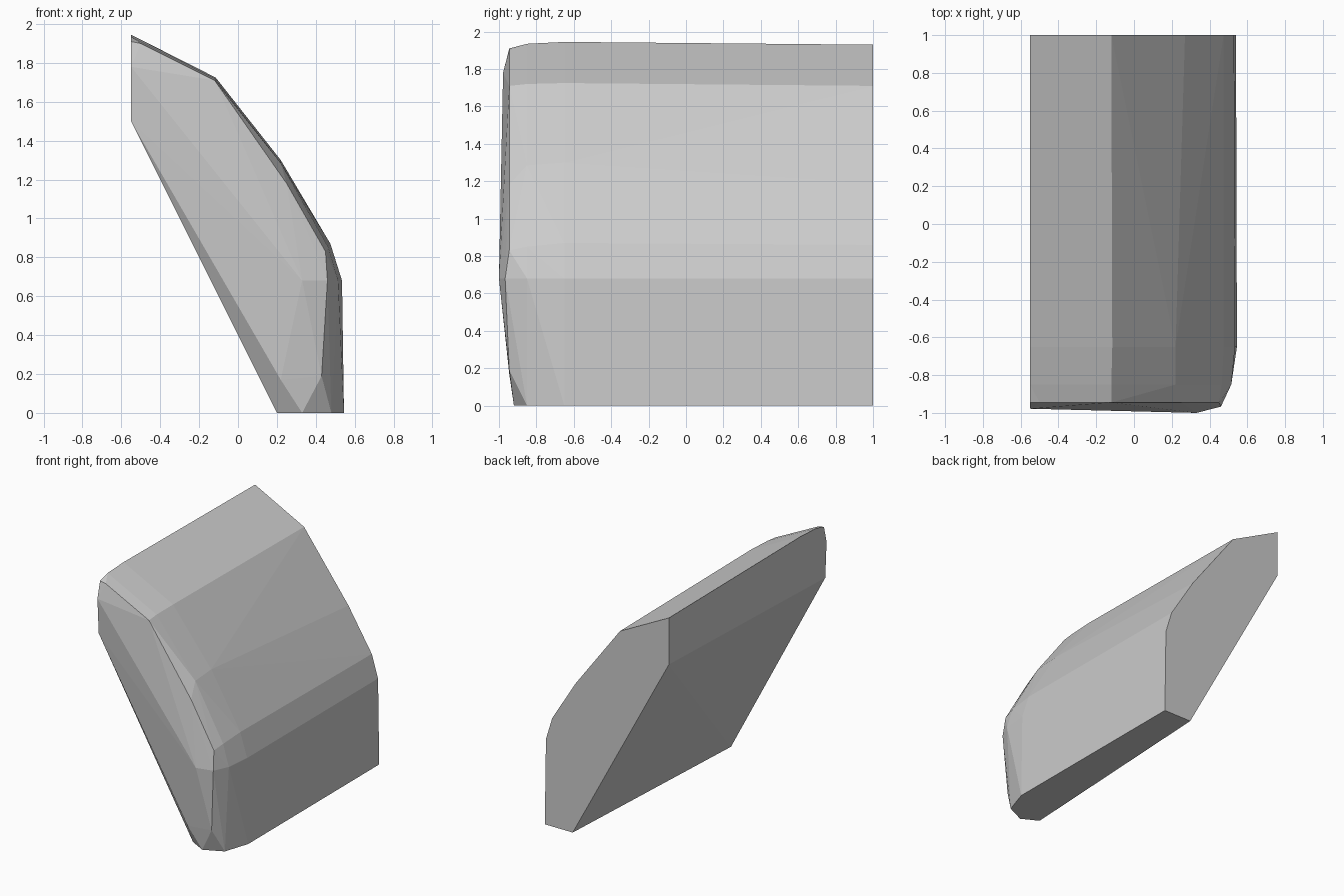
import bpy
import bmesh

if "Cube" in bpy.data.objects:
    bpy.data.objects.remove(bpy.data.objects["Cube"])

# Wedge-shaped padded block: cross-sections (x, z) along y, wrapped in a convex skin
sections = {
    1.0: [(-.55, 1.56), (-.55, 1.93), (-.12, 1.71), (.27, 1.19),
          (.475, .86), (.53, .68), (.54, 0), (.295, 0)],
    -.65: [(-.55, 1.945), (-.115, 1.725), (.22, 1.30),
           (.475, .87), (.535, .68), (.545, 0)],
    -.85: [(-.55, 1.935), (-.12, 1.72), (.22, 1.285),
           (.465, .85), (.515, .68), (.48, 0), (.20, 0)],
    -.945: [(-.55, 1.91), (-.50, 1.90), (-.12, 1.71), (.25, 1.18),
            (.45, .83), (.43, .19), (.22, .17)],
}
# Gently domed front end
front_cap = [(-.55, -.962, 1.5), (-.55, -.978, 1.78), (.33, -1, .68),
             (.46, -.967, .68), (.33, -.92, 0)]

bm = bmesh.new()
for y, profile in sections.items():
    for x, z in profile:
        bm.verts.new((x, y, z))
for point in front_cap:
    bm.verts.new(point)
hull = bmesh.ops.convex_hull(bm, input=bm.verts[:])
unused = {v for v in hull["geom_interior"] + hull["geom_unused"]
          if isinstance(v, bmesh.types.BMVert)}
bmesh.ops.delete(bm, geom=list(unused), context='VERTS')
# Merge the coplanar triangles into clean panels
bmesh.ops.dissolve_limit(bm, angle_limit=.015, verts=bm.verts[:], edges=bm.edges[:])
bmesh.ops.recalc_face_normals(bm, faces=bm.faces[:])

mesh = bpy.data.meshes.new("wedge_block")
bm.to_mesh(mesh)
bm.free()
block = bpy.data.objects.new("wedge_block", mesh)
bpy.context.collection.objects.link(block)

grey = bpy.data.materials.new("light_grey")
grey.diffuse_color = (.6, .6, .6, 1)
grey.use_nodes = True
grey.node_tree.nodes["Principled BSDF"].inputs["Base Color"].default_value = grey.diffuse_color
mesh.materials.append(grey)
